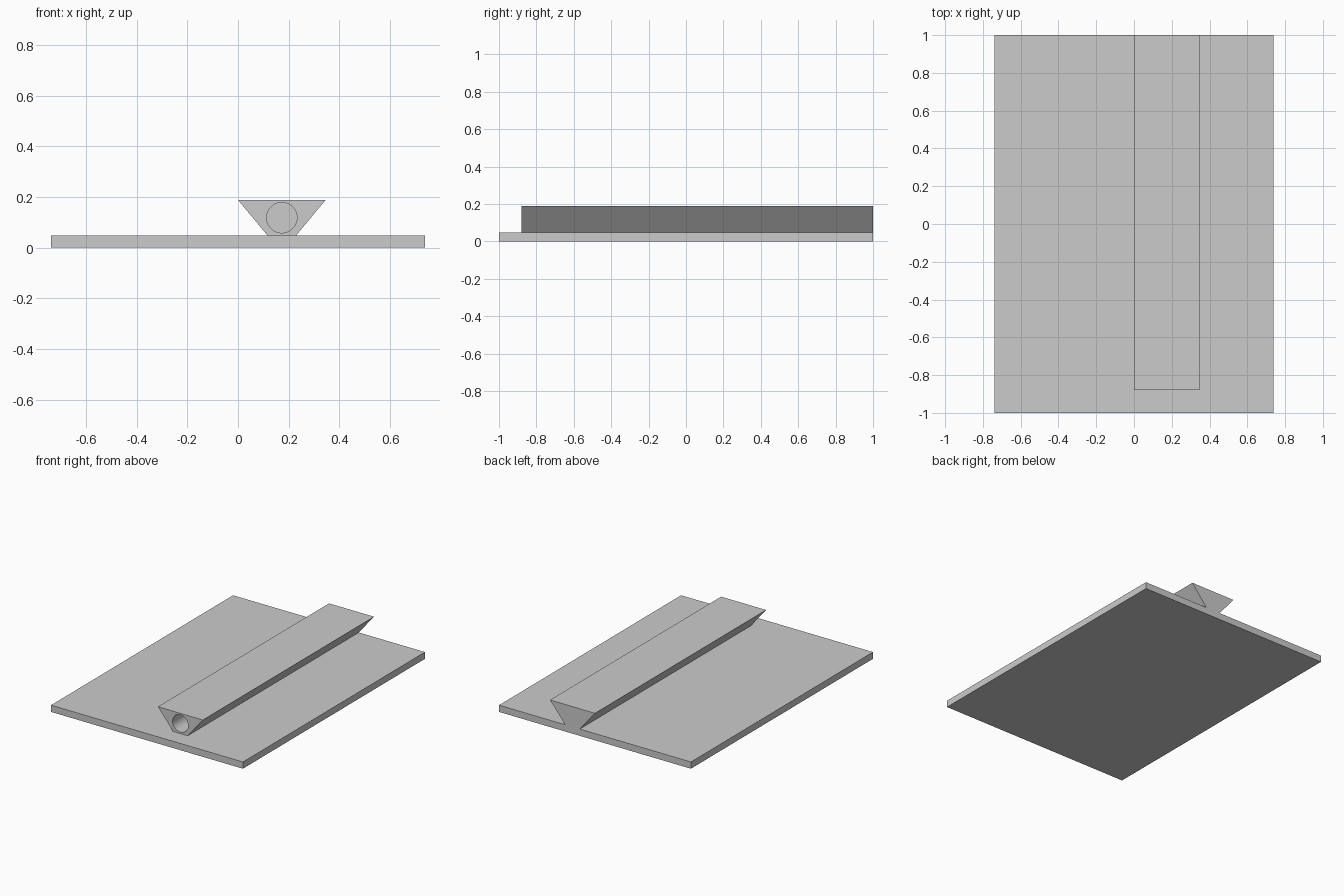
import bpy
import bmesh
import math
from mathutils import Matrix, Vector

cube = bpy.data.objects.get("Cube")
if cube:
    bpy.data.objects.remove(cube, do_unlink=True)

# One plain grey for everything
GREY = (0.6, 0.6, 0.6, 1.0)
grey = bpy.data.materials.new("plain_grey")
grey.use_nodes = True
grey.diffuse_color = GREY
grey.node_tree.nodes["Principled BSDF"].inputs["Base Color"].default_value = GREY


def add_object(name, bm):
    bmesh.ops.recalc_face_normals(bm, faces=bm.faces)
    mesh = bpy.data.meshes.new(name)
    bm.to_mesh(mesh)
    bm.free()
    mesh.materials.append(grey)
    obj = bpy.data.objects.new(name, mesh)
    bpy.context.collection.objects.link(obj)
    return obj


def extrude_profile(name, points, y_front, y_back):
    """Extrude an (x, z) outline along y."""
    bm = bmesh.new()
    face = bm.faces.new([bm.verts.new((x, y_front, z)) for x, z in points])
    result = bmesh.ops.extrude_face_region(bm, geom=[face])
    moved = [v for v in result["geom"] if isinstance(v, bmesh.types.BMVert)]
    bmesh.ops.translate(bm, verts=moved, vec=(0, y_back - y_front, 0))
    return add_object(name, bm)


HALF_WIDTH, BASE_TOP, RAIL_TOP = 0.738, 0.047, 0.188
RAIL_X, RAIL_FRONT = 0.173, -0.88

# Flat base plate
extrude_profile("base_plate",
                [(-HALF_WIDTH, 0), (HALF_WIDTH, 0),
                 (HALF_WIDTH, BASE_TOP), (-HALF_WIDTH, BASE_TOP)], -1, 1)

# Dovetail rail, wider at the top
rail = extrude_profile("dovetail_rail",
                       [(RAIL_X - 0.056, BASE_TOP), (RAIL_X + 0.056, BASE_TOP),
                        (RAIL_X + 0.173, RAIL_TOP), (RAIL_X - 0.173, RAIL_TOP)],
                       RAIL_FRONT, 1)

# Blind round bore in the front end of the rail
DEPTH, OVERSHOOT = 1.7, 0.1
bm = bmesh.new()
centre = Vector((RAIL_X, RAIL_FRONT + (DEPTH - OVERSHOOT) / 2, 0.118))
bmesh.ops.create_cone(bm, cap_ends=True, segments=64, radius1=0.06, radius2=0.06,
                      depth=DEPTH + OVERSHOOT,
                      matrix=Matrix.Translation(centre) @ Matrix.Rotation(math.pi / 2, 4, "X"))
cutter = add_object("bore_cutter", bm)
cutter.hide_render = True
cutter.hide_viewport = True

bore = rail.modifiers.new("bore", "BOOLEAN")
bore.operation = "DIFFERENCE"
bore.solver = "EXACT"
bore.object = cutter

# Bake the bore, then smooth its wall while keeping the edges sharp
graph = bpy.context.evaluated_depsgraph_get()
baked = bpy.data.meshes.new_from_object(rail.evaluated_get(graph))
rail.modifiers.clear()
rail.data = baked
bpy.data.objects.remove(cutter, do_unlink=True)
bpy.ops.object.select_all(action="DESELECT")
rail.select_set(True)
bpy.context.view_layer.objects.active = rail
bpy.ops.object.shade_smooth_by_angle(angle=math.radians(30))
